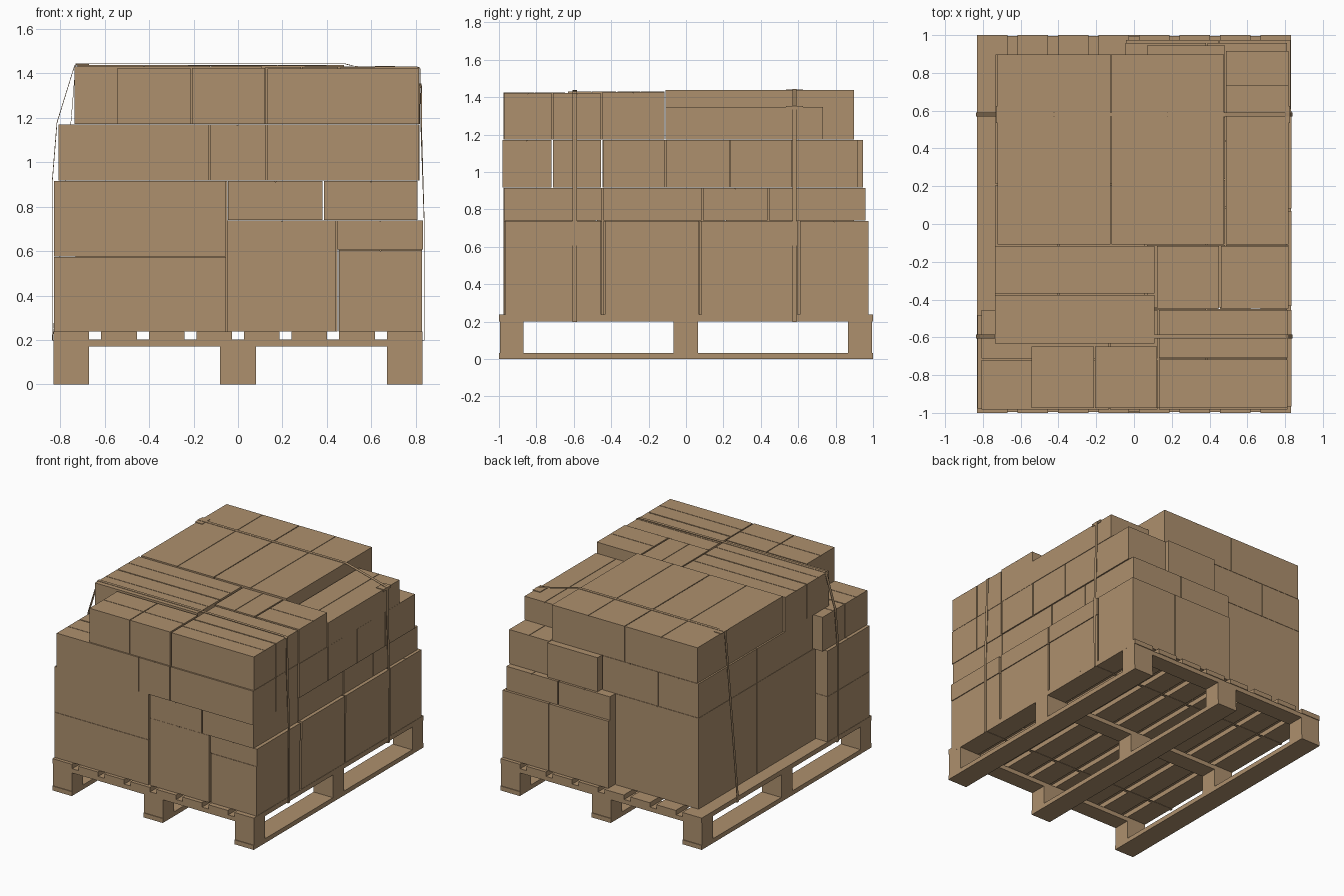
import bpy, bmesh

if "Cube" in bpy.data.objects:
    bpy.data.objects.remove(bpy.data.objects["Cube"])

card = bpy.data.materials.new("cardboard_brown")
card.diffuse_color = (0.42, 0.28, 0.155, 1)
card.use_nodes = True
card.node_tree.nodes["Principled BSDF"].inputs["Base Color"].default_value = card.diffuse_color


def finish(bm, name):
    bmesh.ops.recalc_face_normals(bm, faces=bm.faces)
    me = bpy.data.meshes.new(name)
    bm.to_mesh(me)
    bm.free()
    ob = bpy.data.objects.new(name, me)
    me.materials.append(card)
    bpy.context.collection.objects.link(ob)
    return ob


def block(bm, x0, x1, y0, y1, z0, z1):
    vs = bmesh.ops.create_cube(bm, size=1)["verts"]
    for v in vs:
        v.co.x = x0 if v.co.x < 0 else x1
        v.co.y = y0 if v.co.y < 0 else y1
        v.co.z = z0 if v.co.z < 0 else z1


def plank(name, *bounds):
    bm = bmesh.new()
    block(bm, *bounds)
    return finish(bm, name)


def carton(name, x0, x1, y0, y1, z0, z1):
    """Closed box with two lid flaps meeting in a fine seam along its length."""
    g, t, s = 0.003, 0.005, 0.002
    x0, x1, y0, y1 = x0 + g, x1 - g, y0 + g, y1 - g
    z1 -= 0.002
    bm = bmesh.new()
    block(bm, x0, x1, y0, y1, z0, z1 - t)
    if x1 - x0 > y1 - y0:
        m = (y0 + y1) / 2
        block(bm, x0, x1, y0, m - s, z1 - t, z1)
        block(bm, x0, x1, m + s, y1, z1 - t, z1)
    else:
        m = (x0 + x1) / 2
        block(bm, x0, m - s, y0, y1, z1 - t, z1)
        block(bm, m + s, x1, y0, y1, z1 - t, z1)
    return finish(bm, name)


# Pallet: runners, blocks, cross boards and deck boards
cols = [(-0.83, -0.67), (-0.08, 0.08), (0.67, 0.83)]
rows = [(-0.995, -0.87), (-0.067, 0.063), (0.867, 0.995)]
for x0, x1 in cols:
    plank("pallet_runner", x0, x1, -1, 1, 0, 0.033)
    for y0, y1 in rows:
        plank("pallet_block", x0, x1, y0, y1, 0.033, 0.17)
for y0, y1 in rows:
    plank("pallet_cross_board", -0.83, 0.83, y0, y1, 0.17, 0.202)
for i in range(8):
    x = -0.83 + i * 0.2143
    plank("pallet_deck_board", x, x + 0.16, -1, 1, 0.202, 0.237)

# Bottom layer of cartons
Z0, Z1, Z2, Z3, Z4 = 0.238, 0.74, 0.917, 1.173, 1.43
for z0, z1 in [(Z0, 0.576), (0.576, Z2)]:
    carton("front_left_carton", -0.832, -0.052, -0.98, -0.48, z0, z1)
for y0, y1 in [(-0.48, 0.21), (0.21, 0.9)]:
    carton("tall_left_carton", -0.735, -0.045, y0, y1, Z0, Z2)
for y0, y1 in [(-0.975, -0.445), (-0.445, 0.07), (0.07, 0.6)]:
    carton("tall_middle_carton", -0.05, 0.445, y0, y1, Z0, Z1)
for y0, y1 in [(-0.968, -0.452), (-0.437, 0.072), (0.08, 0.6)]:
    carton("right_carton", 0.452, 0.832, y0, y1, Z0, 0.608)
    carton("right_flat_carton", 0.445, 0.836, y0, y1, 0.608, Z1)
for x0, x1 in [(-0.045, 0.45), (0.45, 0.832)]:
    carton("back_tall_carton", x0, x1, 0.607, 0.978, Z0, Z1)

# Second layer
for y0, y1 in [(-0.977, -0.447), (-0.445, 0.085), (0.087, 0.44), (0.44, 0.962)]:
    carton("second_middle_carton", -0.047, 0.383, y0, y1, Z1, Z2)
    carton("second_right_carton", 0.385, 0.812, y0, y1, Z1, Z2)

# Third layer
for y0, y1 in [(-0.985, -0.717), (-0.715, -0.452)]:
    carton("third_left_carton", -0.81, -0.13, y0, y1, Z2, Z3)
    carton("third_small_carton", -0.13, 0.127, y0, y1, Z2, Z3)
    carton("third_right_carton", 0.13, 0.815, y0, y1, Z2, Z3)
for y0, y1, yb in [(-0.445, -0.108, -0.108), (-0.106, 0.235, 0.235),
                   (0.235, 0.57, 0.57), (0.57, 0.92, 0.948)]:
    carton("third_side_carton", 0.485, 0.82, y0, y1, Z2, Z3)
    carton("third_inner_carton", 0.065, 0.485, y0, yb, Z2, Z3)
for y0, y1 in [(-0.45, 0.21), (0.21, 0.9)]:
    for x0, x1 in [(-0.735, -0.4), (-0.4, 0.062)]:
        carton("third_rear_left_carton", x0, x1, y0, y1, Z2, Z3)

# Top layer
for x0, x1 in [(-0.545, -0.21), (-0.21, 0.125)]:
    carton("top_front_carton", x0, x1, -0.978, -0.645, Z3, Z4 - 0.003)
for y0, y1 in [(-0.977, -0.715), (-0.713, -0.453)]:
    carton("top_right_long_carton", 0.13, 0.815, y0, y1, Z3, Z4 - 0.005)
for x0, x1 in [(0.12, 0.453), (0.458, 0.82)]:
    carton("top_right_carton", x0, x1, -0.45, -0.113, Z3, Z4)
for y0, y1 in [(-0.635, -0.372), (-0.37, -0.113)]:
    carton("top_left_long_carton", -0.74, 0.112, y0, y1, Z3, Z4 + 0.003)
for x0, x1 in [(-0.725, -0.122), (-0.122, 0.48)]:
    carton("top_large_carton", x0, x1, -0.112, 0.9, Z3, 1.44)
carton("top_low_carton", 0.483, 0.822, -0.112, 0.735, Z3, 1.35)


# Straps looped around the load, in the xz plane
def strap(name, y, pts, width=0.022):
    bm = bmesh.new()
    rings = [[bm.verts.new((x, y + s * width / 2, z)) for s in (-1, 1)] for x, z in pts]
    for a, b in zip(rings, rings[1:] + rings[:1]):
        bm.faces.new((a[0], a[1], b[1], b[0]))
    ob = finish(bm, name)
    mod = ob.modifiers.new("thickness", "SOLIDIFY")
    mod.thickness = 0.003
    mod.offset = 0


strap("front_strap", -0.595, [(0.838, 0.199), (0.838, 0.74), (0.823, 1.17), (0.82, 1.42),
      (0.805, 1.43), (0.11, 1.435), (-0.735, 1.437), (-0.815, 1.178), (-0.836, 0.915),
      (-0.836, 0.199)])
strap("back_strap", 0.58, [(0.838, 0.199), (0.838, 0.74), (0.826, 1.17), (0.826, 1.353),
      (0.482, 1.443), (-0.73, 1.443), (-0.835, 0.199)])

# Corner protectors under the back strap
plank("corner_guard_top", 0.765, 0.826, 0.535, 0.625, 1.348, 1.353)
plank("corner_guard_side", 0.82, 0.825, 0.535, 0.625, 1.335, 1.353)
plank("corner_guard_left", -0.73, -0.67, 0.535, 0.625, 1.438, 1.442)
